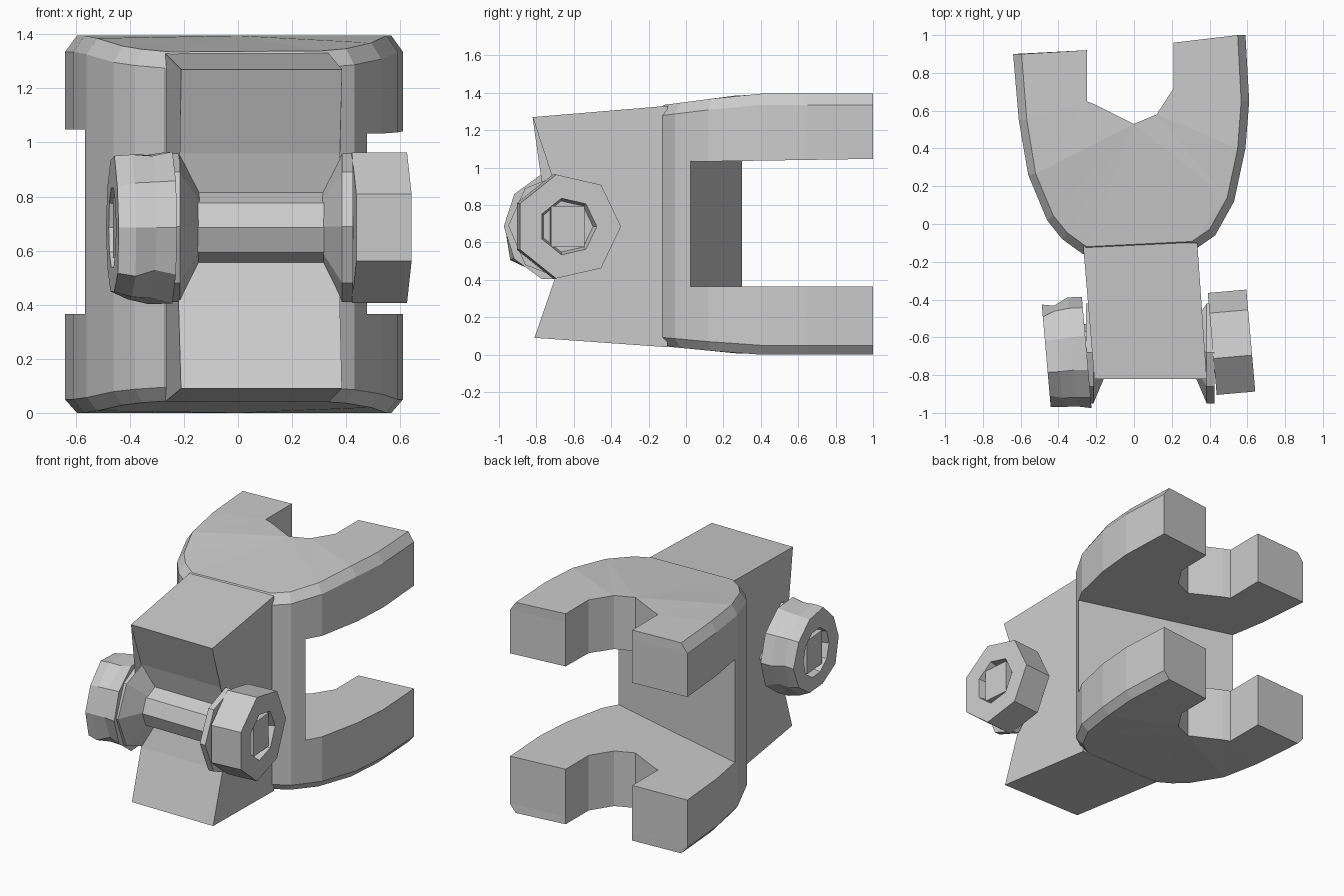
import bpy, bmesh, math, random
from mathutils import Vector, Matrix

if "Cube" in bpy.data.objects:
    bpy.data.objects.remove(bpy.data.objects["Cube"])

random.seed(4)


def finish(name, bm):
    bmesh.ops.recalc_face_normals(bm, faces=bm.faces)
    mesh = bpy.data.meshes.new(name)
    bm.to_mesh(mesh)
    bm.free()
    ob = bpy.data.objects.new(name, mesh)
    bpy.context.collection.objects.link(ob)
    return ob


def loft(name, rings):
    """Skin a list of equal-length rings and cap both ends."""
    bm = bmesh.new()
    vs = [[bm.verts.new(p) for p in r] for r in rings]
    n = len(vs[0])
    for a, b in zip(vs, vs[1:]):
        for i in range(n):
            j = (i + 1) % n
            bm.faces.new((a[i], a[j], b[j], b[i]))
    bm.faces.new(vs[0][::-1])
    bm.faces.new(vs[-1])
    bmesh.ops.triangulate(bm, faces=[f for f in bm.faces if len(f.verts) > 4])
    return finish(name, bm)


def hull(name, pts):
    bm = bmesh.new()
    for p in pts:
        bm.verts.new(p)
    bmesh.ops.convex_hull(bm, input=bm.verts[:])
    return finish(name, bm)


# Fork body: top-view outline lofted upward with chamfered outer rim
outer = [(-.64, .90), (-.61, .55), (-.56, .26), (-.46, .02), (-.38, -.08), (-.27, -.16),
         (.33, -.13), (.43, -.06), (.53, .12), (.59, .40), (.61, .65), (.59, 1.0)]
notch = [(.21, .96), (.21, .72), (.12, .58), (0, .53), (-.20, .63), (-.25, .65), (-.25, .92)]


def rise(y):
    return min(max((y + .16) / .5, 0), 1)


def rim(bottom, inset):
    pts = []
    for i, (x, y) in enumerate(outer + notch):
        is_outer = i < len(outer)
        z = .045 - .045 * rise(y) if bottom else 1.335 + .06 * rise(y)
        if inset and is_outer:
            x *= .93
            y += .04 * (1 - rise(y))
        if not inset:
            z += .05 if bottom else -.06
        pts.append((x, y, z))
    return pts


fork = loft("fork_body", [rim(True, True), rim(True, False), rim(False, False), rim(False, True)])

# Slot between the two prongs, slanted across the web
slot = [(.8, -.06), (.8, 1.2), (-.8, 1.2), (-.8, .36)]
cutter = loft("slot_cutter", [[(x, y, .365) for x, y in slot],
                              [(x, y, 1.025 + .025 * rise(y)) for x, y in slot]])
cutter.hide_render = True
mod = fork.modifiers.new("slot", 'BOOLEAN')
mod.operation = 'DIFFERENCE'
mod.solver = 'EXACT'
mod.object = cutter
bpy.context.view_layer.objects.active = fork
bpy.ops.object.modifier_apply(modifier=mod.name)
bpy.data.objects.remove(cutter)

# Mounting block with a shallow concave front
profile = [(-.10, .04), (-.81, .09), (-.70, .41), (-.63, .69), (-.70, .96), (-.82, 1.27), (-.10, 1.33)]


def block_side(x_front, x_back):
    return [(x_front + (x_back - x_front) * (y + .82) / .72, y, z) for y, z in profile]


loft("mounting_block", [block_side(-.21, -.27), block_side(.385, .335)])

# Pointed ears on both sides of the block front
ear = [(-.68, .96), (-.86, .89), (-.95, .69), (-.86, .48), (-.68, .41), (-.42, .69)]
for name, xs, tip in (("left_ear", (-.255, -.215), -.08), ("right_ear", (.425, .385), .25)):
    hull(name, [(x, y, z) for x in xs for y, z in ear] + [(tip, -.63, .69)])


# Pin heads: many-sided drums with a recess and square plug in the outer face
def pin(name, x0, x1, cy, cz, n, r, rough):
    s = 1 if x1 > x0 else -1
    turn = Matrix.Rotation(math.radians(5), 3, 'Z')
    centre = Vector(((x0 + x1) / 2, cy, cz))

    def place(x, y, z):
        return centre + turn @ Vector((x - centre.x, y, z))

    def ring(x, rad, jitter=0):
        out = []
        for i in range(n):
            a = 2 * math.pi * i / n
            q = rad + random.uniform(-jitter, jitter * .3)
            out.append(place(x, q * math.cos(a), q * math.sin(a)))
        return out

    rings = [ring(x0, r)]
    if rough:
        rings += [ring(x0 + (x1 - x0) * t, r, rough) for t in (.35, .7)]
    rings += [ring(x1, r * .95 if rough else r, rough), ring(x1, .155), ring(x1 - s * .06, .14)]
    loft(name + "_head", rings)
    sq = [(-.09, -.11), (.09, -.11), (.09, .11), (-.09, .11)]
    loft(name + "_plug", [[place(x, y, z) for y, z in sq] for x in (x1 - s * .09, x1 - s * .01)])


pin("right_pin", .415, .62, -.64, .685, 7, .285, 0)
pin("left_pin", -.25, -.465, -.69, .685, 10, .295, .035)

# Axle joining the pin heads through the block
loft("axle", [[(x, -.66 + .13 * math.cos(k * math.pi / 4), .685 + .13 * math.sin(k * math.pi / 4))
               for k in range(8)] for x in (-.30, .46)])
